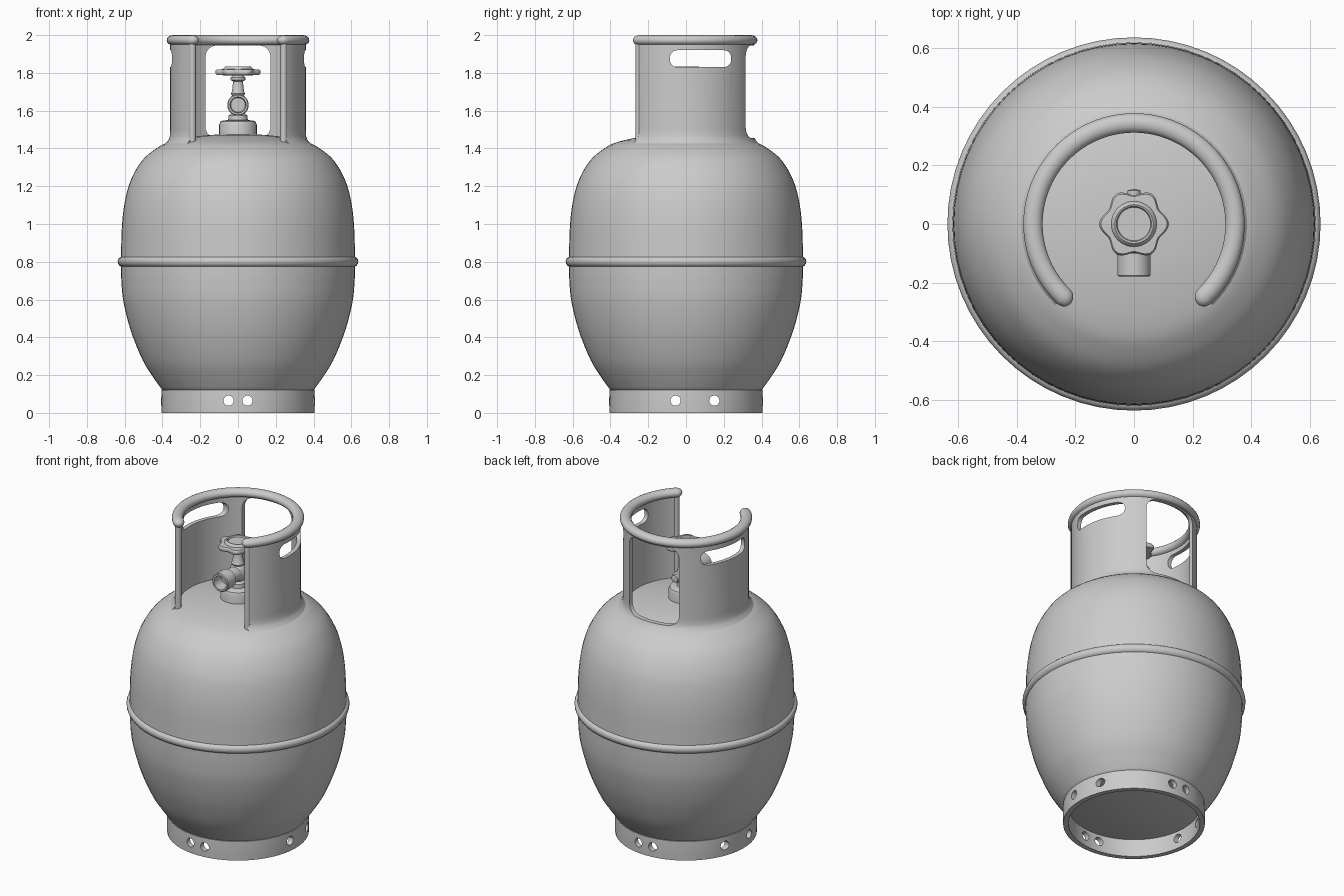
import bpy, bmesh, math
from mathutils import Vector, Matrix

if "Cube" in bpy.data.objects:
    bpy.data.objects.remove(bpy.data.objects["Cube"])

TAU = 2 * math.pi


def finish(bm, name, angle=35):
    bmesh.ops.remove_doubles(bm, verts=bm.verts, dist=1e-5)
    bmesh.ops.recalc_face_normals(bm, faces=bm.faces)
    me = bpy.data.meshes.new(name)
    bm.to_mesh(me)
    bm.free()
    ob = bpy.data.objects.new(name, me)
    bpy.context.collection.objects.link(ob)
    smooth(ob, angle)
    return ob


def select(ob):
    bpy.ops.object.select_all(action='DESELECT')
    ob.select_set(True)
    bpy.context.view_layer.objects.active = ob


def smooth(ob, angle=35):
    select(ob)
    bpy.ops.object.shade_smooth_by_angle(angle=math.radians(angle))


def skin(bm, rings, wrap_rings, wrap_profile, caps=False):
    """Bridge a list of equal-length point rings with quads."""
    vs = [[bm.verts.new(p) for p in r] for r in rings]
    n, m = len(vs), len(vs[0])
    for i in range(n if wrap_rings else n - 1):
        for j in range(m if wrap_profile else m - 1):
            a, b = vs[i], vs[(i + 1) % n]
            bm.faces.new((a[j], b[j], b[(j + 1) % m], a[(j + 1) % m]))
    if caps:
        bm.faces.new(vs[0])
        bm.faces.new(vs[-1])


def lathe(name, profile, segs=64, closed=False, arc=None, matrix=None):
    """Revolve (radius, z) points about z; arc gives a partial sweep."""
    bm = bmesh.new()
    a0, a1 = arc or (0, TAU)
    count = segs + 1 if arc else segs
    rings = []
    for i in range(count):
        a = a0 + (a1 - a0) * i / segs
        rings.append([(r * math.cos(a), r * math.sin(a), z) for r, z in profile])
    skin(bm, rings, not arc, closed, caps=bool(arc))
    if matrix:
        bm.transform(matrix)
    return finish(bm, name)


def spline(pts, steps=4):
    """Catmull-Rom smoothing of a profile."""
    p = [Vector(q) for q in pts]
    p = [2 * p[0] - p[1]] + p + [2 * p[-1] - p[-2]]
    out = []
    for i in range(1, len(p) - 2):
        a, b, c, d = p[i - 1:i + 3]
        for k in range(steps):
            t = k / steps
            q = 0.5 * (2 * b + (c - a) * t + (2 * a - 5 * b + 4 * c - d) * t * t
                       + (3 * b - a - 3 * c + d) * t ** 3)
            out.append((max(q.x, 0), q.y))
    return out + [tuple(p[-2])]


def slot_cutter(w, h, rad, depth, matrix):
    """Rounded-rectangle prism, outline in local xy, depth along z."""
    outline = []
    for k, (sx, sy) in enumerate([(1, 1), (-1, 1), (-1, -1), (1, -1)]):
        for i in range(7):
            a = (k + i / 6) * math.pi / 2
            outline.append((sx * (w / 2 - rad) + rad * math.cos(a),
                            sy * (h / 2 - rad) + rad * math.sin(a)))
    bm = bmesh.new()
    skin(bm, [[(x, y, z) for x, y in outline] for z in (-depth / 2, depth / 2)],
         False, True, caps=True)
    bm.transform(matrix)
    return finish(bm, "cutter")


def cut(ob, cutter):
    cutter.hide_render = True
    mod = ob.modifiers.new("cut", 'BOOLEAN')
    mod.operation, mod.solver, mod.object = 'DIFFERENCE', 'EXACT', cutter
    select(ob)
    bpy.ops.object.modifier_apply(modifier=mod.name)
    bpy.data.objects.remove(cutter)


ALONG_Y = Matrix.Rotation(math.pi / 2, 4, 'X')          # local z -> -y
ALONG_X = Matrix(((0, 0, 1, 0), (1, 0, 0, 0), (0, 1, 0, 0), (0, 0, 0, 1)))
move = Matrix.Translation

# Tank body with weld bead round the middle
lower = spline([(.40, .12), (.45, .19), (.505, .28), (.566, .43), (.605, .58),
                (.617, .69), (.62, .775)])
bead = [(.629, .78), (.636, .793), (.637, .805), (.633, .817), (.625, .824)]
upper = spline([(.62, .826), (.614, 1.0), (.597, 1.13), (.566, 1.236), (.51, 1.333),
                (.44, 1.395), (.36, 1.435), (.20, 1.466), (0, 1.48)])
lathe("tank_body", [(0, .11), (.38, .11)] + lower + bead + upper)

# Foot ring with pairs of drain holes on every side
foot = lathe("foot_ring", [(.375, 0), (.405, 0), (.407, .06), (.405, .12), (.375, .12)],
             closed=True)
for x in (-.05, .05):
    cut(foot, slot_cutter(.054, .054, .0269, 1, move((x, 0, .065)) @ ALONG_Y))
for y in (-.055, .15):
    cut(foot, slot_cutter(.054, .054, .0269, 1, move((0, y, .065)) @ ALONG_X))
smooth(foot)

# Collar wall: open at the front, flared into the tank
START, END = math.radians(-46), math.radians(226)
collar = lathe("collar_wall", [(.335, 1.40), (.405, 1.40), (.385, 1.427), (.369, 1.442),
                               (.361, 1.465), (.36, 1.50), (.36, 1.97), (.335, 1.97)],
               segs=56, closed=True, arc=(START, END))
# Rear window and the two hand slots
cut(collar, slot_cutter(.345, .49, .06, .4, move((0, .35, 1.70)) @ ALONG_Y))
cut(collar, slot_cutter(.325, .09, .04, 1, move((0, .077, 1.875)) @ ALONG_X))
smooth(collar)

# Rounded front edges of the collar
for side, a in (("right", START), ("left", END)):
    lathe("collar_edge_" + side, [(0, 1.40), (.018, 1.40), (.018, 1.97), (0, 1.97)], segs=16,
          matrix=move((.3475 * math.cos(a), .3475 * math.sin(a), 0)))

# Top rail with rounded ends
R, TUBE = .345, .033
stations = [(START + (END - START) * i / 56, 1) for i in range(57)]
tip = [(TUBE / R * math.sin(t), math.cos(t)) for t in (.5, .9, 1.25, 1.5)]
stations = ([(START - o, s) for o, s in reversed(tip)] + stations
            + [(END + o, s) for o, s in tip])
bm = bmesh.new()
rings = []
for a, s in stations:
    ring = []
    for k in range(16):
        t = TAU * k / 16
        r = R + TUBE * s * math.cos(t)
        ring.append((r * math.cos(a), r * math.sin(a), 1.973 + .027 * s * math.sin(t)))
    rings.append(ring)
skin(bm, rings, False, True, caps=True)
finish(bm, "collar_rail", 50)

# Valve: base boss, body and stem in one turning
lathe("valve_stem", [(0, 1.44), (.10, 1.44), (.10, 1.525), (.093, 1.542), (.08, 1.548),
                     (.052, 1.55), (.05, 1.575), (.035, 1.585), (.045, 1.60), (.052, 1.63),
                     (.045, 1.665), (.032, 1.68), (.038, 1.69), (.032, 1.70), (.026, 1.755),
                     (.04, 1.762), (.04, 1.775), (.028, 1.785), (0, 1.785)], segs=32)
# Hollow outlet facing front, and relief plug at the back
lathe("valve_outlet", [(0, 0), (.045, 0), (.045, .09), (.057, .10), (.057, .175), (.052, .18),
                       (.042, .18), (.038, .11), (0, .11)], segs=32,
      matrix=move((0, 0, 1.63)) @ ALONG_Y)
lathe("relief_plug", [(0, 0), (.035, 0), (.035, .085), (.022, .09), (.022, .115), (0, .12)],
      segs=16, matrix=move((0, 0, 1.63)) @ Matrix.Rotation(-math.pi / 2, 4, 'X'))

# Six-lobed handwheel with raised, dished hub
bm = bmesh.new()
section = [(0, 1.787), (.6, 1.787), (.95, 1.79), (1, 1.798), (1, 1.81), (.95, 1.818), (.6, 1.82),
           (0, 1.82)]
rings = []
for i in range(72):
    a = TAU * i / 72
    lobe = .109 + .010 * math.cos(6 * a)
    rings.append([(f * lobe * math.cos(a), f * lobe * math.sin(a), z) for f, z in section])
skin(bm, rings, True, False)
finish(bm, "handwheel", 40)
lathe("handwheel_hub", [(.08, 1.81), (.076, 1.826), (.066, 1.835), (.06, 1.832), (.057, 1.824),
                        (0, 1.824)], segs=32)
